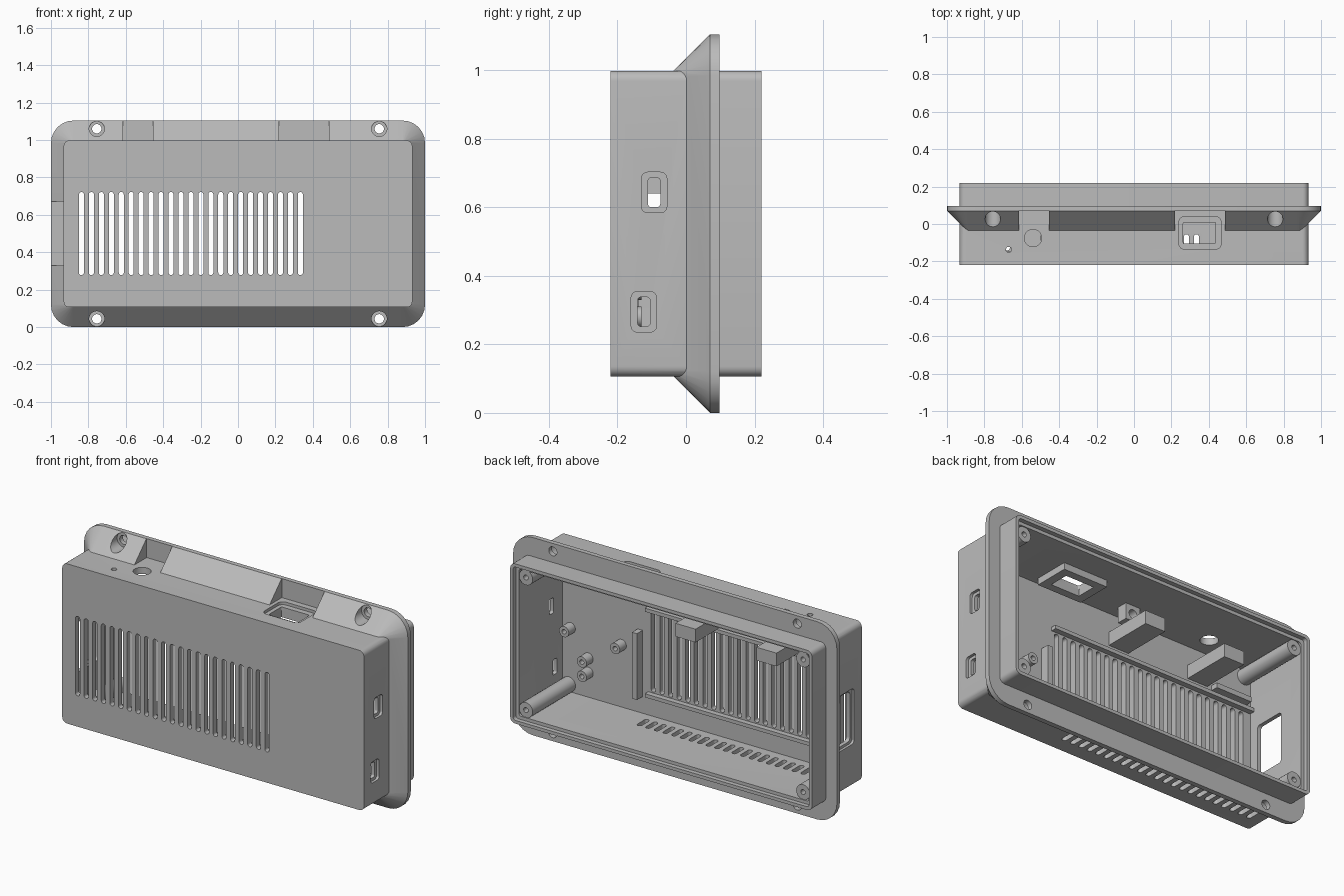
import bpy, bmesh, math
from mathutils import Vector

old = bpy.data.objects.get("Cube")
if old:
    bpy.data.objects.remove(old, do_unlink=True)

GREY = (0.5, 0.5, 0.5, 1.0)
mat = bpy.data.materials.new("grey plastic")
mat.use_nodes = True
mat.diffuse_color = GREY
mat.node_tree.nodes["Principled BSDF"].inputs["Base Color"].default_value = GREY

ZC = 0.552              # centre height
BX, BZ = 0.932, 0.446   # case half width and half height
FRONT, BACK = -0.22, 0.22
FLOOR = -0.188          # inner face of the front wall
WALL = 0.036


def rrect(c, d, w, h, r=0.0, n=6):
    """Rounded rectangle outline, half sizes w and h."""
    if r <= 0:
        return [(c + a * w, d + b * h) for a, b in ((1, 1), (-1, 1), (-1, -1), (1, -1))]
    pts = []
    for k, (a, b) in enumerate(((1, 1), (-1, 1), (-1, -1), (1, -1))):
        for i in range(n + 1):
            t = math.pi / 2 * (k + i / n)
            pts.append((c + a * (w - r) + r * math.cos(t), d + b * (h - r) + r * math.sin(t)))
    return pts


def circle(c, d, r, n=28):
    return [(c + r * math.cos(2 * math.pi * i / n), d + r * math.sin(2 * math.pi * i / n))
            for i in range(n)]


def place(axis, p, q, t):
    return Vector({'x': (t, p, q), 'y': (p, t, q), 'z': (p, q, t)}[axis])


def loft(bm, axis, rings, closed=False):
    """Skin a list of (outline, position along axis); ends capped unless closed."""
    loops = [[bm.verts.new(place(axis, p, q, t)) for p, q in o] for o, t in rings]
    n = len(loops[0])
    pairs = list(zip(loops, loops[1:])) + ([(loops[-1], loops[0])] if closed else [])
    for a, b in pairs:
        for i in range(n):
            j = (i + 1) % n
            bm.faces.new((a[i], a[j], b[j], b[i]))
    if not closed:
        bm.faces.new(loops[0])
        bm.faces.new(loops[-1])


def prism(bm, axis, outline, a, b):
    loft(bm, axis, [(outline, a), (outline, b)])


def make(name, bm):
    bmesh.ops.recalc_face_normals(bm, faces=bm.faces)
    me = bpy.data.meshes.new(name)
    bm.to_mesh(me)
    bm.free()
    me.materials.append(mat)
    ob = bpy.data.objects.new(name, me)
    bpy.context.collection.objects.link(ob)
    return ob


def activate(ob):
    bpy.ops.object.select_all(action='DESELECT')
    ob.select_set(True)
    bpy.context.view_layer.objects.active = ob


def boolean(ob, bm, op='DIFFERENCE'):
    tool = make("cutter", bm)
    tool.hide_render = True
    mod = ob.modifiers.new("cut", 'BOOLEAN')
    mod.operation, mod.solver, mod.object = op, 'EXACT', tool
    activate(ob)
    bpy.ops.object.modifier_apply(modifier=mod.name)
    bpy.data.objects.remove(tool, do_unlink=True)


# Flange: flat rim with a 45 degree skirt
def rim(inset):
    return rrect(0, ZC, 1 - inset, ZC - inset, max(0.12 - inset, 0.004))


bm = bmesh.new()
loft(bm, 'y', [(rim(0.112), -0.042), (rim(0), 0.07), (rim(0), 0.097)])
case = make("case", bm)

# Connector notches in the skirt
bm = bmesh.new()
for x, w in ((-0.535, 0.08), (0.353, 0.133)):
    prism(bm, 'z', rrect(x, -0.015, w, 0.087), 0.95, 1.2)
prism(bm, 'x', rrect(-0.015, 0.5, 0.087, 0.17), -1.1, -0.88)
boolean(case, bm)

# Main box joined to the flange
bm = bmesh.new()
prism(bm, 'y', rrect(0, ZC, BX, BZ, 0.03), FRONT, BACK)
boolean(case, bm, 'UNION')

# Cavity, then the lid step
for inset, start in ((WALL, FLOOR), (0.018, 0.195)):
    bm = bmesh.new()
    prism(bm, 'y', rrect(0, ZC, BX - inset, BZ - inset, 0.015), start, 0.3)
    boolean(case, bm)

# Shallow recesses and screw counterbores
SIDE_PORTS = ((-0.093, 0.643), (-0.123, 0.295))
SCREWS = [(sx * 0.755, ZC + sz * 0.508) for sx in (-1, 1) for sz in (-1, 1)]
bm = bmesh.new()
for y, z in SIDE_PORTS:
    prism(bm, 'x', rrect(y, z, 0.037, 0.059, 0.018), 0.917, 0.96)
prism(bm, 'z', rrect(0.353, -0.048, 0.113, 0.087, 0.03), 0.982, 1.05)
prism(bm, 'x', rrect(-0.045, 0.5, 0.107, 0.155, 0.02), -0.97, -0.918)
for x, z in SCREWS:
    prism(bm, 'y', circle(x, z, 0.041), -0.1, 0.07)
boolean(case, bm)

# Through openings: vents, ports, screw holes
PITCH = 0.0532
VENTS = [-0.837 + PITCH * i for i in range(23)]
bm = bmesh.new()
for x in VENTS:
    prism(bm, 'y', rrect(x, 0.5, 0.0135, 0.222, 0.013, 4), -0.3, -0.165)
    prism(bm, 'z', rrect(x, -0.098, 0.0135, 0.043, 0.013, 4), 0.05, 0.2)
for y, z in SIDE_PORTS:
    prism(bm, 'x', rrect(y, z, 0.018, 0.043, 0.01), 0.85, 0.96)
prism(bm, 'z', rrect(0.35, -0.048, 0.087, 0.056, 0.006), 0.9, 1.05)
prism(bm, 'x', rrect(-0.045, 0.5, 0.09, 0.14, 0.02), -0.97, -0.86)
prism(bm, 'z', circle(-0.54, -0.075, 0.046), 0.9, 1.05)
prism(bm, 'z', circle(-0.67, -0.137, 0.015), 0.9, 1.05)
for x, z in SCREWS:
    prism(bm, 'y', circle(x, z, 0.025), 0.03, 0.15)
boolean(case, bm)


# Round pillars with blind holes
def pillar(bm, x, z, r, hole, tip, depth):
    o, i = circle(x, z, r), circle(x, z, hole)
    loft(bm, 'y', [(o, FLOOR - 0.01), (o, tip), (i, tip), (i, tip - depth)])


bm = bmesh.new()
for sx in (-1, 1):
    for sz in (-1, 1):
        pillar(bm, sx * 0.856, ZC + sz * 0.37, 0.042, 0.014, 0.19, 0.1)
corner_posts = make("corner_posts", bm)

bm = bmesh.new()
for x, z in ((0.845, 0.5), (0.53, 0.49), (0.735, 0.36), (0.735, 0.28)):
    pillar(bm, x, z, 0.03, 0.013, -0.13, 0.04)
standoffs = make("board_standoffs", bm)

# Rails and ribs on the inside of the front wall
bm = bmesh.new()
for z in (0.262, 0.74):
    prism(bm, 'y', rrect(-0.265, z, 0.63, 0.01), FLOOR - 0.01, FLOOR + 0.03)
prism(bm, 'y', rrect(0.415, 0.42, 0.015, 0.185), FLOOR - 0.01, FLOOR + 0.05)
prism(bm, 'y', rrect(-0.76, 0.785, 0.11, 0.014), FLOOR - 0.01, FLOOR + 0.04)
inner_rails = make("inner_rails", bm)

# Support arms above the vents
bm = bmesh.new()
for x in (-0.06, -0.56):
    prism(bm, 'y', rrect(x, 0.82, 0.062, 0.037), FLOOR - 0.01, 0.09)
arms = make("support_arms", bm)

# Socket frame under the top wall
bm = bmesh.new()
outer, inner = rrect(0.35, -0.048, 0.135, 0.1), rrect(0.35, -0.048, 0.087, 0.056)
loft(bm, 'z', [(outer, 0.97), (outer, 0.925), (inner, 0.925), (inner, 0.97)], closed=True)
socket_frame = make("socket_frame", bm)

# Small bored block under the top wall
bm = bmesh.new()
prism(bm, 'z', rrect(-0.04, -0.085, 0.045, 0.03), 0.875, 0.97)
block = make("bored_block", bm)
bm = bmesh.new()
prism(bm, 'y', circle(-0.04, 0.915, 0.025), -0.2, 0.05)
boolean(block, bm)

for ob in (case, corner_posts, standoffs, inner_rails, arms, socket_frame, block):
    activate(ob)
    bpy.ops.object.shade_smooth_by_angle(angle=math.radians(30))
